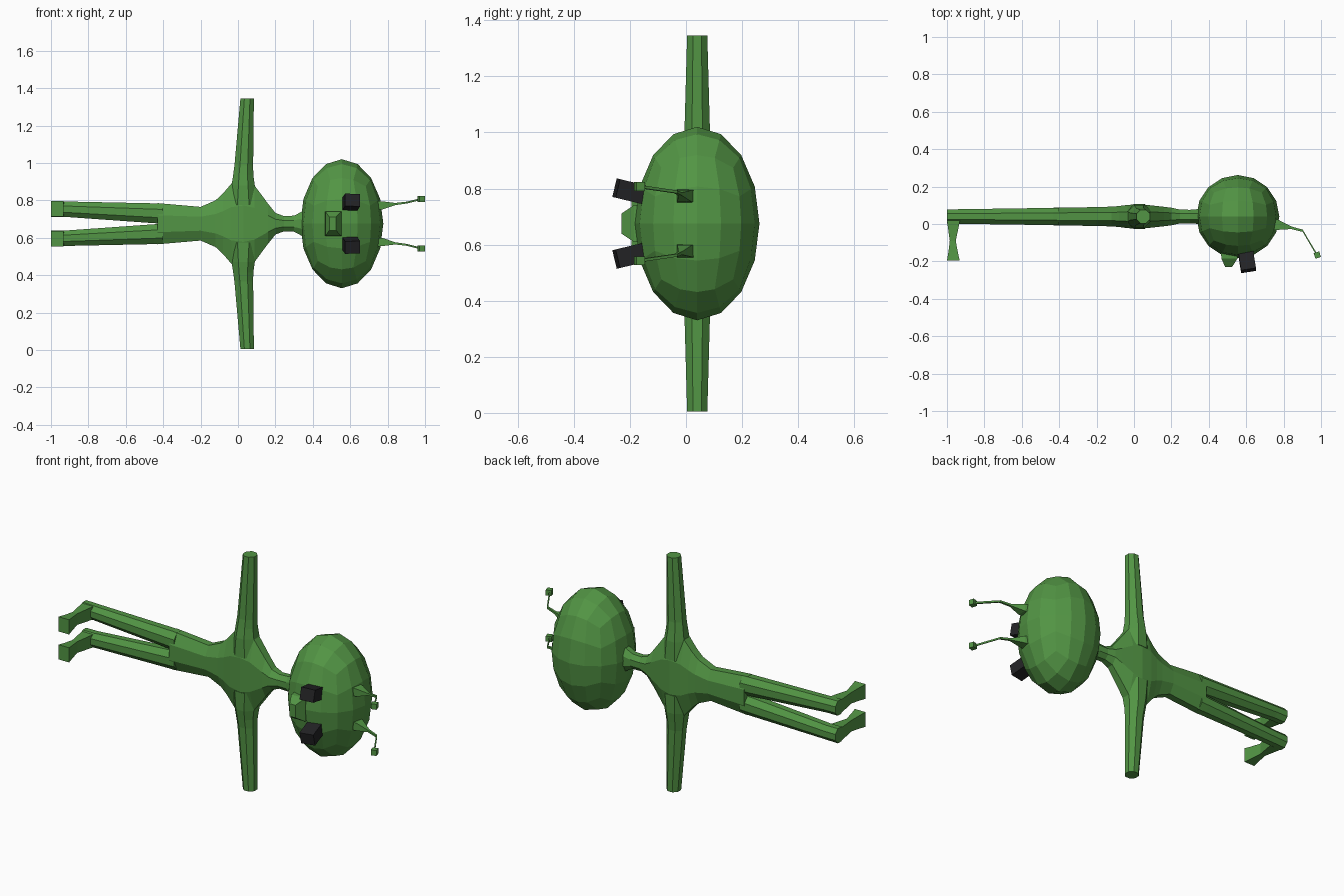
import bpy, bmesh, math
from mathutils import Vector, Matrix

if "Cube" in bpy.data.objects:
    bpy.data.objects.remove(bpy.data.objects["Cube"])

MID = 0.675   # height of the body's axis of symmetry
CY = 0.04     # depth of the body's centre line


def material(name, rgb):
    m = bpy.data.materials.new(name)
    m.diffuse_color = (*rgb, 1)
    m.use_nodes = True
    m.node_tree.nodes["Principled BSDF"].inputs["Base Color"].default_value = m.diffuse_color
    return m


GREEN = material("leaf green", (0.085, 0.30, 0.058))
BLACK = material("black", (0.017, 0.017, 0.019))


def finish(name, bm, mat):
    bmesh.ops.recalc_face_normals(bm, faces=bm.faces)
    mesh = bpy.data.meshes.new(name)
    bm.to_mesh(mesh)
    bm.free()
    mesh.materials.append(mat)
    ob = bpy.data.objects.new(name, mesh)
    bpy.context.collection.objects.link(ob)
    return ob


def loft(name, sections, axis, sides=8, mat=GREEN):
    """Skin rings of (centre, half_u, half_v) whose planes face the given axis."""
    u, v = {"x": ((0, 1, 0), (0, 0, 1)), "y": ((1, 0, 0), (0, 0, 1)),
            "z": ((1, 0, 0), (0, 1, 0))}[axis]
    u, v = Vector(u), Vector(v)
    k = 1 / math.cos(math.pi / sides)
    bm = bmesh.new()
    rings = []
    for c, hu, hv in sections:
        ring = []
        for i in range(sides):
            a = 2 * math.pi * (i + 0.5) / sides
            ring.append(bm.verts.new(Vector(c) + u * hu * k * math.cos(a) + v * hv * k * math.sin(a)))
        rings.append(ring)
    for a, b in zip(rings, rings[1:]):
        for i in range(sides):
            j = (i + 1) % sides
            bm.faces.new((a[i], a[j], b[j], b[i]))
    bm.faces.new(rings[0])
    bm.faces.new(rings[-1])
    return finish(name, bm, mat)


# Torso and neck: x, half depth, half width
torso = [(-0.43, .048, .11), (-0.2, .05, .09), (-0.12, .053, .125), (-0.08, .056, .162),
         (-0.035, .062, .215), (0.03, .066, .235), (0.088, .06, .205), (0.16, .052, .108),
         (0.2, .047, .058), (0.245, .037, .041), (0.30, .036, .043), (0.37, .042, .08)]
loft("torso", [((x, CY, MID), d, w) for x, d, w in torso], "x")

# Head: rounded cube stretched sideways
bm = bmesh.new()
bmesh.ops.create_cube(bm, size=2)
bmesh.ops.subdivide_edges(bm, edges=bm.edges[:], cuts=3, use_grid_fill=True)
for vert in bm.verts:
    d = Vector([math.tan(c * math.pi / 4) for c in vert.co]).normalized()
    vert.co = Vector((0.555 + .222 * d.x, CY + .222 * d.y, MID + .345 * d.z))
finish("head", bm, GREEN)

# Snout: tapered block
loft("snout", [((.51, -.13, MID), .045, .067), ((.51, -.185, MID), .043, .066),
               ((.506, -.23, MID), .018, .036)], "y", 4)

for s, side in ((1, "upper"), (-1, "lower")):
    # Arm: offset from the middle, x centre, half width, half depth
    arm = [(.10, .028, .075, .066), (.205, .028, .062, .062), (.26, .028, .054, .053),
           (.31, .031, .05, .046), (.67, .049, .036, .036)]
    loft(side + "_arm", [((x, CY, MID + s * o), w, d) for o, x, w, d in arm], "z")

    # Leg: x, offset, half depth, half width
    leg = [(-.40, .054, .046, .054), (-.45, .056, .046, .053), (-.93, .078, .039, .041),
           (-1.0, .079, .038, .042)]
    loft(side + "_leg", [((x, CY, MID + s * o), d, w) for x, o, d, w in leg], "x")

    # Foot: pinched at the ankle, flared at the sole
    foot = [(.02, -.965, .035, .037), (-.09, -.969, .016, .032), (-.15, -.967, .025, .037),
            (-.195, -.966, .034, .042)]
    loft(side + "_foot", [((x, y, MID + s * .08), w, h) for y, x, w, h in foot], "y", 4)

    # Eye: block tilted outwards
    bm = bmesh.new()
    bmesh.ops.create_cube(bm, size=1)
    out = Vector((.16, -1, .24 * s)).normalized()
    right = Vector((1, 0, 0))
    right = (right - out * right.dot(out)).normalized()
    rot = Matrix((right, -out, right.cross(-out))).transposed().to_4x4()
    bm.transform(Matrix.Translation((.604, -.196, MID + s * .114)) @ rot
                 @ Matrix.Diagonal((.08, .11, .068, 1)))
    finish(side + "_eye", bm, BLACK)

    # Antenna: flared root, thin bent stalk and square tip
    stalk = [(.74, .0, .098, .032, .024), (.775, -.005, .098, .026, .021),
             (.84, -.02, .105, .007, .006), (.902, -.036, .113, .006, .005),
             (.975, -.16, .131, .007, .005)]
    loft(side + "_antenna", [((x, y, MID + s * o), d, w) for x, y, o, d, w in stalk], "x", 4)
    bm = bmesh.new()
    bmesh.ops.create_cube(bm, size=.031)
    bm.transform(Matrix.Translation((.98, -.166, MID + s * .132))
                 @ Matrix.Rotation(.3, 4, "Z"))
    finish(side + "_antenna_tip", bm, GREEN)
